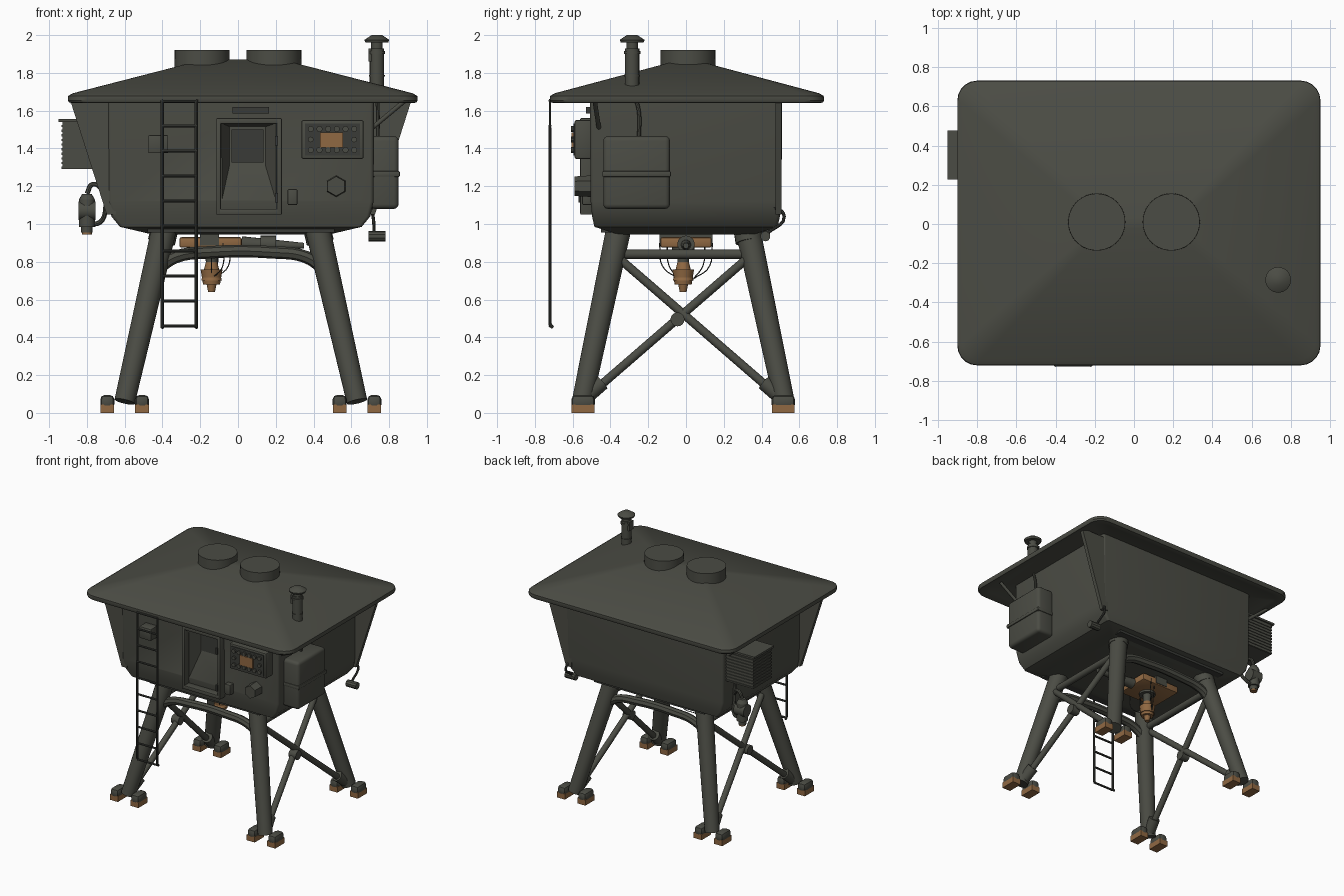
import bpy, bmesh, math
from mathutils import Vector, Matrix

if "Cube" in bpy.data.objects:
    bpy.data.objects.remove(bpy.data.objects["Cube"])


def material(name, rgb):
    m = bpy.data.materials.new(name)
    m.use_nodes = True
    m.diffuse_color = (*rgb, 1)
    m.node_tree.nodes["Principled BSDF"].inputs["Base Color"].default_value = (*rgb, 1)
    return m


HULL = material("hull grey", (0.07, 0.072, 0.058))
DARK = material("dark metal", (0.042, 0.044, 0.038))
RUST = material("rusty brown", (0.28, 0.14, 0.055))
parts = []


def add(name, data, mat):
    ob = bpy.data.objects.new(name, data)
    bpy.context.collection.objects.link(ob)
    data.materials.append(mat)
    parts.append(ob)
    return ob


def finish(name, bm, mat):
    bmesh.ops.recalc_face_normals(bm, faces=bm.faces)
    me = bpy.data.meshes.new(name)
    bm.to_mesh(me)
    bm.free()
    return add(name, me, mat)


def box(name, lo, hi, mat=HULL, bevel=0.0, seg=2):
    bm = bmesh.new()
    lo, hi = Vector(lo), Vector(hi)
    bmesh.ops.create_cube(bm, size=1, matrix=Matrix.Translation((lo + hi) / 2) @ Matrix.Diagonal((*(hi - lo), 1)))
    if bevel:
        bmesh.ops.bevel(bm, geom=bm.edges[:], offset=bevel, segments=seg, profile=0.5, affect='EDGES')
    return finish(name, bm, mat)


def rod(name, a, b, r, mat=HULL, r2=None, seg=16):
    a, b = Vector(a), Vector(b)
    d = b - a
    m = Matrix.Translation((a + b) / 2) @ d.to_track_quat('Z', 'Y').to_matrix().to_4x4()
    bm = bmesh.new()
    bmesh.ops.create_cone(bm, cap_ends=True, segments=seg, radius1=r, radius2=r if r2 is None else r2,
                          depth=d.length, matrix=m)
    return finish(name, bm, mat)


def pipe(name, pts, r, mat=DARK, smooth=True):
    cu = bpy.data.curves.new(name, 'CURVE')
    cu.dimensions, cu.bevel_depth, cu.bevel_resolution = '3D', r, 2
    cu.use_fill_caps, cu.resolution_u = True, 5
    sp = cu.splines.new('BEZIER' if smooth else 'POLY')
    if smooth:
        sp.bezier_points.add(len(pts) - 1)
        for p, co in zip(sp.bezier_points, pts):
            p.co = co
            p.handle_left_type = p.handle_right_type = 'AUTO'
    else:
        sp.points.add(len(pts) - 1)
        for p, co in zip(sp.points, pts):
            p.co = (*co, 1)
    return add(name, cu, mat)


def loft(name, rings, cx, cy, mat=HULL):
    """Rounded rectangles (half x, half y, corner radius, z) joined bottom to top."""
    bm = bmesh.new()
    loops = []
    for hx, hy, r, z in rings:
        loop = []
        for k, (sx, sy) in enumerate(((1, 1), (-1, 1), (-1, -1), (1, -1))):
            for i in range(6):
                a = math.pi / 2 * (k + i / 5)
                loop.append(bm.verts.new((cx + sx * (hx - r) + r * math.cos(a),
                                          cy + sy * (hy - r) + r * math.sin(a), z)))
        loops.append(loop)
    for a, b in zip(loops, loops[1:]):
        for i in range(len(a)):
            j = (i + 1) % len(a)
            bm.faces.new((a[i], a[j], b[j], b[i]))
    bm.faces.new(loops[0])
    bm.faces.new(loops[-1])
    return finish(name, bm, mat)


def prism(name, outline_a, outline_b, mat=HULL):
    """Solid between two matching outlines."""
    bm = bmesh.new()
    a, b = [[bm.verts.new(p) for p in q] for q in (outline_a, outline_b)]
    bm.faces.new(a)
    bm.faces.new(b)
    for i in range(len(a)):
        j = (i + 1) % len(a)
        bm.faces.new((a[i], a[j], b[j], b[i]))
    return finish(name, bm, mat)


# Cabin with a tapered doorway recess
cabin = loft("cabin", [(0.47, 0.36, 0.02, 0.945), (0.64, 0.485, 0.02, 0.985), (0.685, 0.497, 0.02, 1.04),
                       (0.703, 0.505, 0.02, 1.12), (0.705, 0.51, 0.02, 1.7)], 0.015, 0)
outline = lambda x0, x1, z0, z1, y: [(x0, y, z0), (x1, y, z0), (x1, y, z1), (x0, y, z1)]
cutter = prism("doorway_cutter", outline(-0.1, 0.22, 1.06, 1.54, -0.54), outline(-0.045, 0.145, 1.31, 1.515, -0.41))
cutter.hide_render = True
bpy.context.view_layer.objects.active = cabin
cut = cabin.modifiers.new("doorway", 'BOOLEAN')
cut.operation, cut.object = 'DIFFERENCE', cutter
bpy.ops.object.modifier_apply(modifier=cut.name)
parts.remove(cutter)
bpy.data.objects.remove(cutter)

# Roof, vents and chimney
loft("roof", [(0.64, 0.45, 0.03, 1.7), (0.86, 0.66, 0.08, 1.655), (0.9, 0.7, 0.09, 1.64), (0.92, 0.72, 0.1, 1.643),
              (0.926, 0.726, 0.1, 1.655), (0.924, 0.724, 0.1, 1.678), (0.9, 0.7, 0.09, 1.692),
              (0.2, 0.025, 0.02, 1.872)], 0.025, 0.005)
for x in (-0.19, 0.19):
    rod("roof_vent", (x, 0.01, 1.79), (x, 0.01, 1.92), 0.147, r2=0.145, seg=40)
for name, z0, z1, r, top in (("chimney", 1.7, 1.93, 0.038, 0.038), ("chimney_neck", 1.93, 1.97, 0.03, 0.03),
                             ("chimney_collar", 1.9, 1.915, 0.044, 0.044), ("chimney_ring", 1.78, 1.79, 0.042, 0.042),
                             ("chimney_rim", 1.96, 1.975, 0.06, 0.066), ("chimney_cap", 1.975, 2.0, 0.066, 0.028)):
    rod(name, (0.735, -0.285, z0), (0.735, -0.285, z1), r, r2=top)
box("chimney_box", (0.69, -0.31, 1.86), (0.71, -0.26, 1.93))
pipe("flue_pipe", [(0.74, -0.25, 1.44), (0.74, -0.25, 1.6), (0.735, -0.28, 1.7)], 0.01, HULL)

# Corner gussets and eave struts
for s, y in ((-1, -0.485), (1, 0.49)):
    tri = [(0.015 + s * x, z) for x, z in ((0.66, 1.05), (0.71, 1.05), (0.905, 1.66), (0.66, 1.66))]
    prism("corner_gusset", [(x, y - 0.015, z) for x, z in tri], [(x, y + 0.015, z) for x, z in tri])
for s, y in ((1, -0.46), (-1, 0.46)):
    rod("eave_strut", (s * 0.7, y, 1.5), (s * 0.88, y * 1.05, 1.65), 0.012)

# Door frame, door lamp and latch
for name, lo, hi in (("door_post", (-0.115, 1.05), (-0.09, 1.56)), ("door_post", (0.205, 1.05), (0.232, 1.56)),
                     ("door_lintel", (-0.115, 1.53), (0.232, 1.56)), ("door_sill", (-0.115, 1.05), (0.232, 1.08))):
    box(name, (lo[0], -0.56, lo[1]), (hi[0], -0.49, hi[1]), bevel=0.005)
box("door_window", (-0.035, -0.418, 1.325), (0.135, -0.41, 1.5), DARK)
box("door_lamp", (-0.03, -0.53, 1.585), (0.165, -0.5, 1.62), DARK)
for z in (1.14, 1.44):
    box("door_hinge", (0.195, -0.57, z - 0.025), (0.212, -0.53, z + 0.025), DARK)

# Control panel with screen and two rows of buttons
box("control_panel", (0.335, -0.59, 1.345), (0.665, -0.5, 1.55), bevel=0.01)
box("panel_face", (0.355, -0.596, 1.362), (0.645, -0.588, 1.533), DARK)
box("panel_screen", (0.435, -0.605, 1.405), (0.555, -0.595, 1.485), RUST)
for z in (1.392, 1.503):
    for i in range(6):
        x = 0.385 + i * 0.046
        rod("panel_button", (x, -0.59, z), (x, -0.61, z), 0.016, seg=10)
for x in (0.385, 0.615):
    rod("panel_button", (x, -0.59, 1.447), (x, -0.61, 1.447), 0.015, seg=10)
rod("round_hatch", (0.52, -0.5, 1.2), (0.52, -0.59, 1.2), 0.057, r2=0.052, seg=6)
box("wall_switch", (0.262, -0.55, 1.1), (0.315, -0.5, 1.185), bevel=0.008)
box("wall_box", (-0.475, -0.59, 1.375), (-0.37, -0.5, 1.47), bevel=0.006)

# Ladder
for x in (-0.4, -0.22):
    pipe("ladder_rail", [(x, -0.66, 1.655), (x, -0.72, 1.655), (x, -0.72, 0.47), (x, -0.705, 0.45)], 0.009, smooth=False)
for i in range(10):
    z = 0.46 + i * 0.1325
    rod("ladder_rung", (-0.4, -0.72, z), (-0.22, -0.72, z), 0.008, DARK, seg=8)

# Side tank
box("side_tank", (0.7, -0.438, 1.08), (0.85, -0.085, 1.465), bevel=0.025, seg=3)
box("tank_band", (0.71, -0.443, 1.25), (0.857, -0.08, 1.28), bevel=0.006)

# Ribbed cooling unit with valve and hoses below
box("cooler", (-0.928, 0.24, 1.29), (-0.67, 0.465, 1.55))
for i in range(10):
    z = 1.292 + i * 0.0245
    box("cooler_rib", (-0.935, 0.234, z), (-0.68, 0.471, z + 0.012))
box("cooler_lid", (-0.95, 0.228, 1.54), (-0.67, 0.477, 1.556))
rod("valve", (-0.8, 0.42, 0.985), (-0.8, 0.42, 1.13), 0.042)
rod("valve_cap", (-0.8, 0.42, 1.13), (-0.8, 0.42, 1.16), 0.042, r2=0.025)
rod("valve_wheel", (-0.845, 0.42, 1.07), (-0.755, 0.42, 1.07), 0.05)
rod("valve_foot", (-0.8, 0.42, 0.955), (-0.8, 0.42, 0.985), 0.03)
rod("valve_plug", (-0.8, 0.42, 0.945), (-0.8, 0.42, 0.957), 0.026, RUST)
pipe("valve_hose", [(-0.8, 0.42, 1.16), (-0.77, 0.42, 1.21), (-0.7, 0.38, 1.16)], 0.013, HULL)
pipe("valve_hose", [(-0.8, 0.42, 1.0), (-0.73, 0.42, 1.01), (-0.7, 0.38, 1.1), (-0.7, 0.36, 1.45)], 0.013, HULL)
rod("corner_sensor", (0.69, 0.42, 0.935), (0.78, 0.42, 0.935), 0.027, seg=10)
pipe("sensor_arm", [(0.7, 0.45, 1.1), (0.715, 0.52, 1.04), (0.72, 0.43, 0.95)], 0.009)

# Legs, braces and paired feet
for s in (-1, 1):
    X = lambda v: 0.015 + s * v
    for f in (-1, 1):
        Y = lambda v: -0.015 + f * v
        rod("leg", (X(0.615), Y(0.535), 0.06), (X(0.405), Y(0.34), 0.98), 0.055, r2=0.067, seg=20)
        rod("cross_brace", (X(0.6), Y(0.49), 0.1), (X(0.455), Y(-0.33), 0.81), 0.023)
        rod("brace_socket", (X(0.605), Y(0.51), 0.09), (X(0.585), Y(0.43), 0.16), 0.042)
        for dx in (-0.092, 0.092):
            x, y = X(0.615 + dx), Y(0.53)
            box("foot", (x - 0.037, y - 0.062, 0.02), (x + 0.037, y + 0.062, 0.095), bevel=0.024)
            box("foot_sole", (x - 0.036, y - 0.06, 0), (x + 0.036, y + 0.06, 0.045), RUST)
    rod("back_leg_collar", (X(0.42), 0.335, 0.905), (X(0.405), 0.325, 0.97), 0.073, seg=20)
    rod("brace_hub", (X(0.495), -0.045, 0.495), (X(0.56), -0.045, 0.495), 0.037)
    rod("side_beam", (X(0.435), -0.37, 0.84), (X(0.435), 0.35, 0.84), 0.025)
    y = -0.015 + s * 0.375
    pipe("leg_arch", [(-0.44, y, 0.75), (-0.33, y, 0.825), (-0.15, y, 0.85), (0.18, y, 0.85),
                      (0.36, y, 0.825), (0.47, y, 0.75)], 0.033, HULL)

# Underside machinery with nozzle and hanging cables
box("belly_plate", (-0.48, -0.45, 0.955), (0.51, 0.45, 0.985), DARK)
box("belly_turntable", (-0.31, -0.135, 0.875), (0.02, 0.135, 0.93), RUST, bevel=0.01)
box("turntable_cover", (-0.2, -0.14, 0.885), (-0.1, 0.14, 0.95))
rod("turntable_hub", (-0.14, -0.015, 0.86), (-0.14, -0.015, 0.9), 0.06, seg=20)
rod("belly_motor", (0.02, 0, 0.895), (0.35, 0, 0.885), 0.04, r2=0.015)
rod("belly_coupling", (0.12, 0, 0.893), (0.2, 0, 0.893), 0.046)
for z0, z1, a, b, m in ((0.79, 0.89, 0.03, 0.035, HULL), (0.7, 0.8, 0.055, 0.03, RUST),
                        (0.68, 0.76, 0.045, 0.058, RUST), (0.64, 0.69, 0.018, 0.028, RUST)):
    rod("nozzle", (-0.14, -0.015, z0), (-0.14, -0.015, z1), a, m, r2=b)
for i, s in enumerate((-1, 1, -1, 1)):
    w, x = 0.1 + 0.04 * (i // 2), -0.14 + 0.03 * i
    pipe("cable", [(x, s * w, 0.9), (x, s * w * 0.9, 0.78), (-0.14, s * 0.04, 0.71)], 0.003)

# Turn curves into meshes and smooth everything except the sharp edges
bpy.ops.object.select_all(action='DESELECT')
for ob in parts:
    ob.select_set(True)
bpy.context.view_layer.objects.active = parts[0]
bpy.ops.object.convert(target='MESH')
bpy.ops.object.shade_smooth_by_angle(angle=math.radians(35))
